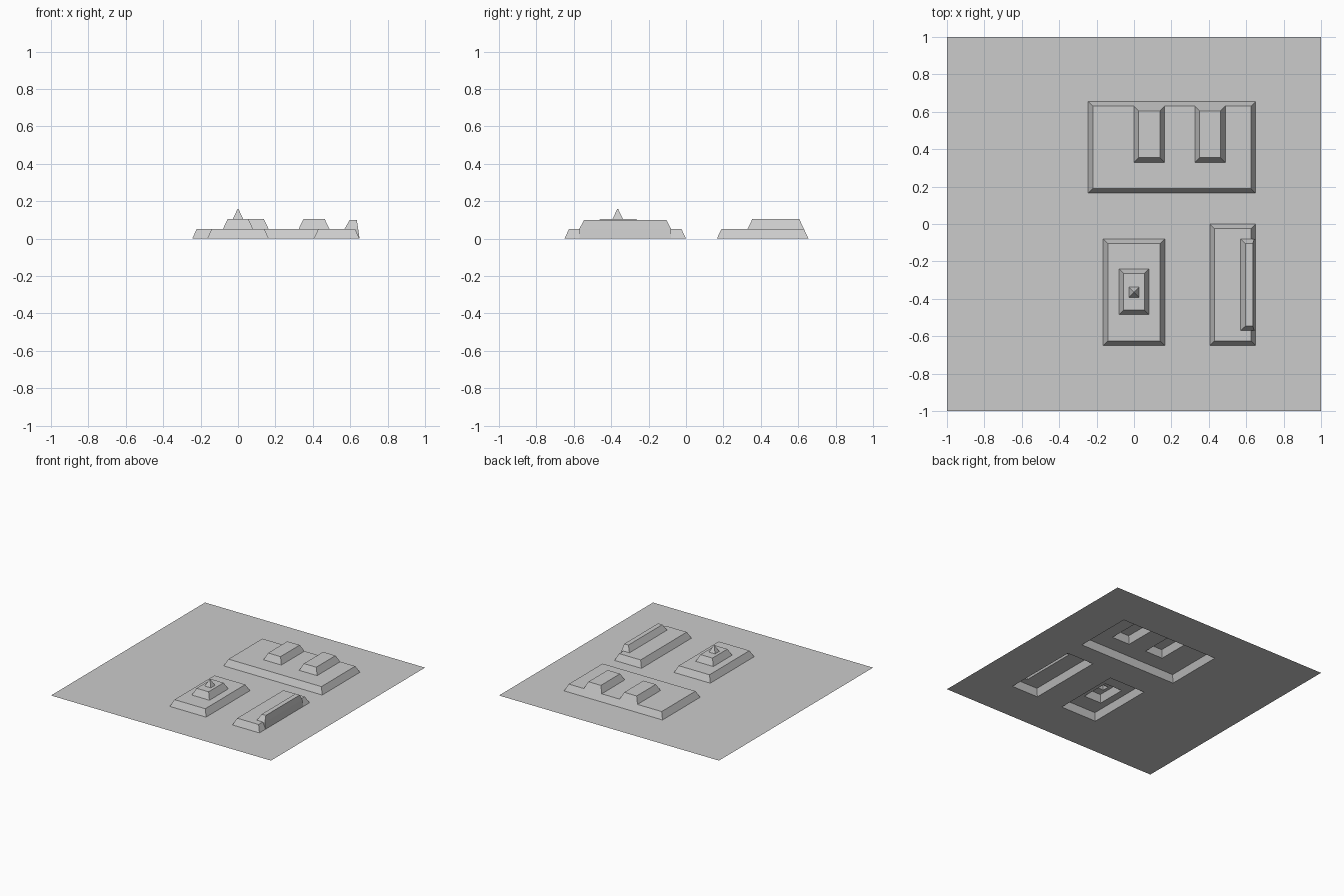
import bpy, bmesh

cube = bpy.data.objects.get("Cube")
if cube:
    bpy.data.objects.remove(cube)

STEP, INSET = 0.053, 0.025
grey = bpy.data.materials.new("plain grey")
grey.use_nodes = True
grey.diffuse_color = (0.6, 0.6, 0.6, 1)
grey.node_tree.nodes["Principled BSDF"].inputs["Base Color"].default_value = (0.6, 0.6, 0.6, 1)


def shrink(r, d=INSET):
    return (r[0] + d, r[1] - d, r[2] + d, r[3] - d)


def corners(r, z):
    x0, x1, y0, y1 = r
    return [(x0, y0, z), (x1, y0, z), (x1, y1, z), (x0, y1, z)]


def face(bm, points):
    f = bm.faces.new([bm.verts.new(p) for p in points])
    f.normal_update()
    if f.normal.z < -1e-5:
        f.normal_flip()


def deck(bm, rect, z, holes=()):
    """Flat sheet at height z with rectangular openings."""
    xs = sorted({v for r in (rect, *holes) for v in r[:2]})
    ys = sorted({v for r in (rect, *holes) for v in r[2:]})
    for a, b in zip(xs, xs[1:]):
        for c, d in zip(ys, ys[1:]):
            mx, my = (a + b) / 2, (c + d) / 2
            if not any(h[0] < mx < h[1] and h[2] < my < h[3] for h in holes):
                face(bm, corners((a, b, c, d), z))


def walls(bm, low, z0, high, z1, skip=()):
    """Sloping sides: 0 front, 1 left, 2 back, 3 right."""
    a, b = corners(low, z0), corners(high, z1)
    for i in range(4):
        if i not in skip:
            j = (i + 1) % 4
            face(bm, [a[i], a[j], b[j], b[i]])


def finish(bm, name):
    bmesh.ops.remove_doubles(bm, verts=bm.verts, dist=1e-5)
    # join coplanar deck tiles
    bmesh.ops.dissolve_limit(bm, angle_limit=0.002, verts=bm.verts, edges=bm.edges)
    bmesh.ops.triangulate(bm, faces=[f for f in bm.faces if len(f.verts) > 4])
    mesh = bpy.data.meshes.new(name)
    bm.to_mesh(mesh)
    bm.free()
    mesh.materials.append(grey)
    bpy.context.collection.objects.link(bpy.data.objects.new(name, mesh))


def terrace(name, rect, blocks):
    """Hollow raised platform carrying smaller raised blocks."""
    bm = bmesh.new()
    top = shrink(rect)
    walls(bm, rect, 0, top, STEP)
    deck(bm, top, STEP, blocks)
    for block in blocks:
        walls(bm, block, STEP, shrink(block), 2 * STEP)
    return bm


back = (-0.245, 0.65, 0.165, 0.655)
centre = (-0.165, 0.165, -0.65, -0.08)
side = (0.405, 0.65, -0.65, 0.0)

# ground sheet, open under each platform
bm = bmesh.new()
deck(bm, (-1, 1, -1, 1), 0, (back, centre, side))
finish(bm, "ground_sheet")

# back platform with two blocks flush with its rear slope
blocks = [(x, x + 0.163, 0.33, 0.63) for x in (0.0, 0.325)]
bm = terrace("back_platform", back, blocks)
for block in blocks:
    deck(bm, shrink(block), 2 * STEP)
finish(bm, "back_platform")

# centre platform with a block and a small pyramid
block = (-0.08, 0.08, -0.485, -0.24)
spire = (-0.028, 0.028, -0.393, -0.337)
tip = shrink(spire, 0.026)
bm = terrace("centre_platform", centre, [block])
deck(bm, shrink(block), 2 * STEP, [spire])
walls(bm, spire, 2 * STEP, tip, 3 * STEP)
deck(bm, tip, 3 * STEP)
finish(bm, "centre_platform")

# side platform with a ridge along its left edge
bm = bmesh.new()
top = shrink(side)
foot, mid = side[1], 0.6425
low = (0.57, mid, -0.57, -0.08)
high = (0.597, 0.635, -0.545, -0.105)
walls(bm, side, 0, top, STEP, skip=[1])
deck(bm, top, STEP, [(low[0], top[1], low[2], low[3])])
walls(bm, low, STEP, high, 0.1, skip=[1])
deck(bm, high, 0.1)
# steep outer wall of the ridge, reaching the ground
face(bm, [(foot, low[2], 0), (foot, low[3], 0), (mid, low[3], STEP), (mid, low[2], STEP)])
face(bm, [(mid, low[2], STEP), (mid, low[3], STEP),
          (high[1], high[3], 0.1), (high[1], high[2], 0.1)])
# gentle slope either side of the ridge and the small steps between
for y, y_top, edge in ((side[2], top[2], low[2]), (side[3], top[3], low[3])):
    face(bm, [(foot, y, 0), (foot, edge, 0), (top[1], edge, STEP), (top[1], y_top, STEP)])
    face(bm, [(foot, edge, 0), (mid, edge, STEP), (top[1], edge, STEP)])
finish(bm, "side_platform")
